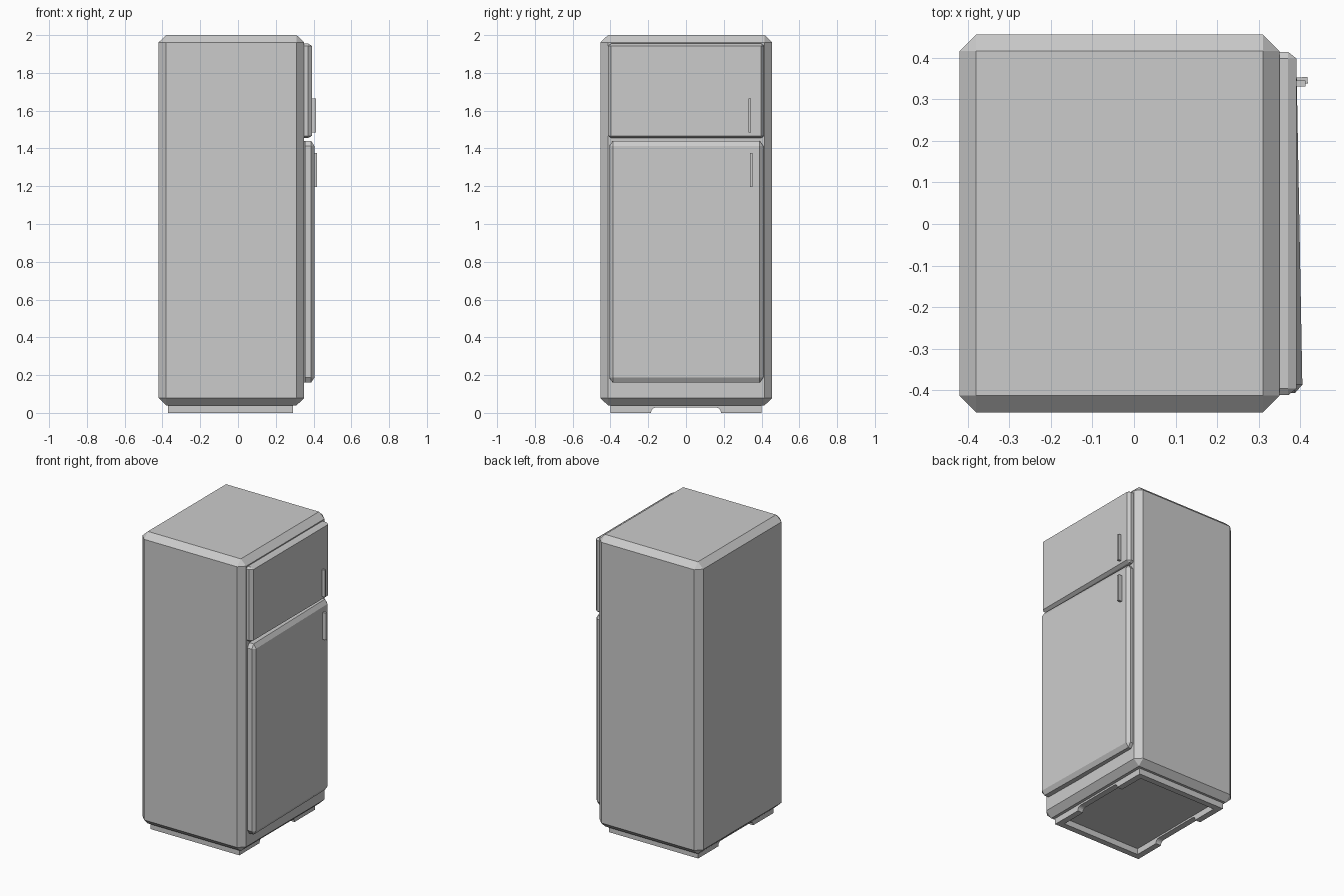
import bpy, bmesh
from math import radians, sin, cos, pi
from itertools import product
from mathutils import Matrix

if "Cube" in bpy.data.objects:
    bpy.data.objects.remove(bpy.data.objects["Cube"])


def finish(bm, name):
    bmesh.ops.recalc_face_normals(bm, faces=bm.faces)
    me = bpy.data.meshes.new(name)
    bm.to_mesh(me)
    bm.free()
    ob = bpy.data.objects.new(name, me)
    bpy.context.collection.objects.link(ob)
    return ob


def box(name, x, y, z, cut=None, flat_back=False, turn=0.0):
    """Box between ranges, with a per-axis chamfer; turn is about its own z axis."""
    bm = bmesh.new()
    ranges = (x, y, z)
    mid = [(a + b) / 2 for a, b in ranges]
    half = [(b - a) / 2 for a, b in ranges]
    for s in product((-1, 1), repeat=3):
        if not cut:
            bm.verts.new([s[i] * half[i] for i in range(3)])
            continue
        for keep in range(3):       # point lying on face 'keep'
            if flat_back and s[0] < 0:
                if keep == 0:
                    continue
                inset = [0 if i in (0, keep) else cut[i] for i in range(3)]
            else:
                inset = [0 if i == keep else cut[i] for i in range(3)]
            bm.verts.new([s[i] * (half[i] - inset[i]) for i in range(3)])
    bmesh.ops.convex_hull(bm, input=bm.verts)
    bmesh.ops.dissolve_limit(bm, angle_limit=radians(0.5), verts=bm.verts, edges=bm.edges)
    bm.transform(Matrix.Translation(mid) @ Matrix.Rotation(turn, 4, 'Z'))
    return finish(bm, name)


def notched_wall(name, x0, x1):
    """Base end wall with a rounded arch notch cut in its lower edge."""
    w, n, top, r = 0.40, 0.185, 0.028, 0.025
    half = [(w, 0.04), (w, 0.0), (n, 0.0)]
    for i in range(5):
        a = pi / 2 * i / 4
        half.append((n - r + r * cos(a), top - r + r * sin(a)))
    outline = half + [(-y, z) for y, z in reversed(half)]
    bm = bmesh.new()
    face = bm.faces.new([bm.verts.new((x0, y, z)) for y, z in outline])
    ext = bmesh.ops.extrude_face_region(bm, geom=[face])
    verts = [v for v in ext["geom"] if isinstance(v, bmesh.types.BMVert)]
    bmesh.ops.translate(bm, vec=(x1 - x0, 0, 0), verts=verts)
    return finish(bm, name)


# Cabinet
box("cabinet", (-0.42, 0.35), (-0.453, 0.456), (0.04, 2.0), (0.04, 0.04, 0.038))

# Doors: the lower one stands very slightly ajar
box("upper_door", (0.345, 0.391), (-0.412, 0.414), (1.455, 1.955),
    (0.02, 0.016, 0.012), flat_back=True)
box("lower_door", (0.348, 0.398), (-0.407, 0.41), (0.16, 1.44),
    (0.018, 0.02, 0.028), flat_back=True, turn=radians(1.05))

# Handles
box("upper_handle", (0.38, 0.413), (0.331, 0.345), (1.485, 1.665))
box("lower_handle", (0.38, 0.418), (0.338, 0.353), (1.195, 1.375), turn=radians(1.05))

# Hollow base frame
notched_wall("base_front", 0.25, 0.29)
notched_wall("base_back", -0.37, -0.33)
for side, y in (("left", (-0.40, -0.36)), ("right", (0.36, 0.40))):
    box("base_" + side, (-0.33, 0.25), y, (0.0, 0.04))
